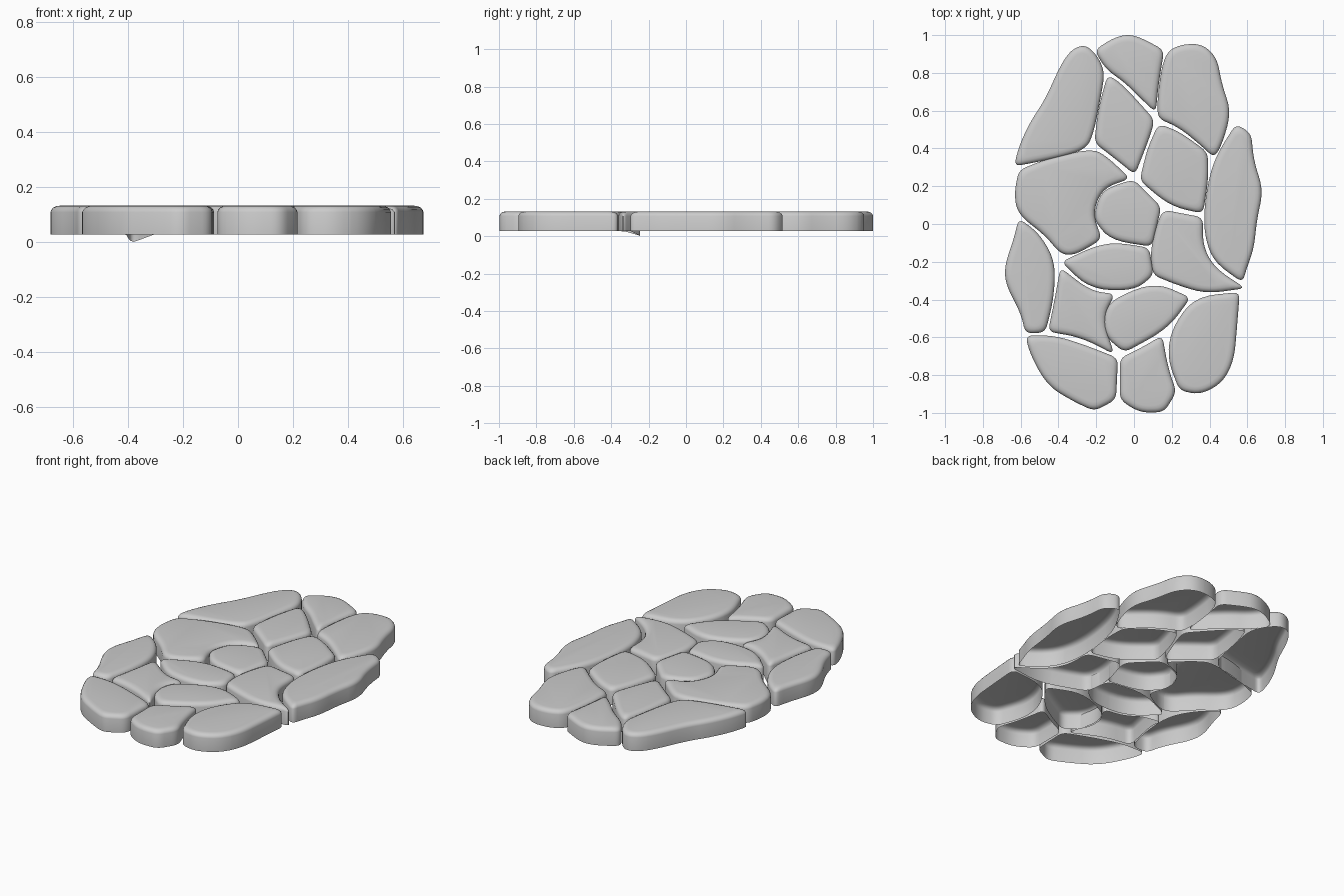
import bpy, bmesh, math
from mathutils import Vector

if "Cube" in bpy.data.objects:
    bpy.data.objects.remove(bpy.data.objects["Cube"])

BASE, TOP = 0.027, 0.132
# (inset, height) rings: straight wall, then a soft rolled top edge
RINGS = [(0, BASE), (0, 0.108), (0.003, 0.117), (0.010, 0.125), (0.021, 0.130), (0.036, TOP)]
SEG = 5


def inset(poly, d):
    """Mitred inward offset of a counter-clockwise polygon."""
    out = []
    for i, p in enumerate(poly):
        a = (p - poly[i - 1]).normalized()
        b = (poly[(i + 1) % len(poly)] - p).normalized()
        na, nb = Vector((-a.y, a.x)), Vector((-b.y, b.x))
        out.append(p + (na + nb) * d / max(1 + na.dot(nb), 0.25))
    return out


def rounded(poly):
    """Round every corner with a small quadratic curve."""
    out = []
    for i, p in enumerate(poly):
        u, v = poly[i - 1] - p, poly[(i + 1) % len(poly)] - p
        limit = 0.2 if u.angle(v) > math.radians(130) else 0.04
        a = p + u.normalized() * min(limit, u.length * 0.48)
        b = p + v.normalized() * min(limit, v.length * 0.48)
        for k in range(SEG + 1):
            t = k / SEG
            out.append(a * (1 - t) ** 2 + p * 2 * t * (1 - t) + b * t * t)
    return out


def stone(name, pts, spike=None):
    """Open-bottomed paving stone from a rough outline."""
    poly = [Vector(p) for p in pts]
    area = sum(poly[i - 1].x * p.y - p.x * poly[i - 1].y for i, p in enumerate(poly))
    if area < 0:
        poly.reverse()
    bm = bmesh.new()
    rings = []
    for d, z in RINGS:
        rings.append([bm.verts.new((p.x, p.y, z)) for p in rounded(inset(poly, d))])
    for lo, hi in zip(rings, rings[1:]):
        for i in range(len(lo)):
            bm.faces.new((lo[i - 1], lo[i], hi[i], hi[i - 1]))
    bm.faces.new(rings[-1])
    if spike:  # one corner dips to the ground
        tip = min(rings[0], key=lambda v: (v.co.xy - Vector(spike)).length)
        c = tip.co.xy.copy()
        for v in rings[0]:
            v.co.z = BASE * min(1, (v.co.xy - c).length / 0.09)
    me = bpy.data.meshes.new(name)
    bm.to_mesh(me)
    bm.free()
    ob = bpy.data.objects.new(name, me)
    bpy.context.collection.objects.link(ob)
    bpy.context.view_layer.objects.active = ob
    ob.select_set(True)


# back row
stone("stone_back_left", [(-.635, .305), (-.61, .41), (-.55, .54), (-.47, .66), (-.39, .84), (-.33, .925),
      (-.26, .95), (-.20, .90), (-.155, .81), (-.17, .70), (-.22, .45), (-.27, .39), (-.40, .35)])
stone("stone_back_middle", [(-.21, .92), (-.11, .985), (-.03, 1.005), (.04, .985), (.16, .92), (.13, .74),
      (.115, .59), (.03, .67), (-.05, .75), (-.15, .82)])
stone("stone_back_right", [(.16, .90), (.24, .95), (.36, .955), (.44, .88), (.465, .74), (.515, .595), (.47, .43),
      (.425, .35), (.35, .42), (.24, .51), (.125, .56), (.125, .69)])

# middle rows
stone("stone_inner_back_left", [(-.14, .79), (-.06, .74), (.11, .55), (.08, .45), (.005, .26), (-.08, .33),
      (-.21, .43), (-.19, .61)])
stone("stone_inner_back_right", [(.13, .53), (.24, .49), (.39, .38), (.395, .24), (.365, .055), (.19, .095),
      (.03, .23), (.07, .40)])
stone("stone_right", [(.54, .53), (.62, .48), (.635, .33), (.685, .18), (.65, .02), (.635, -.13), (.595, -.24),
      (.575, -.31), (.42, -.20), (.37, -.05), (.375, .13), (.42, .34)])
stone("stone_left_large", [(-.61, .285), (-.45, .35), (-.22, .40), (-.14, .355), (-.02, .24), (-.165, .19),
      (-.22, .06), (-.17, -.08), (-.31, -.165), (-.39, -.16), (-.47, -.06), (-.615, .05), (-.635, .16)])
stone("stone_centre", [(.0, .235), (.145, .09), (.095, -.12), (-.13, -.085), (-.215, .03), (-.18, .165), (-.09, .21)])
stone("stone_inner_right", [(.155, .075), (.365, .035), (.365, -.12), (.43, -.235), (.59, -.34), (.38, -.37),
      (.22, -.32), (.10, -.27), (.085, -.15), (.12, .0)])
stone("stone_inner_front", [(-.385, -.20), (-.15, -.09), (.08, -.125), (.105, -.27), (.0, -.355), (-.235, -.345)])
stone("stone_left", [(-.61, .03), (-.50, -.05), (-.415, -.20), (-.425, -.40), (-.47, -.575), (-.575, -.58),
      (-.60, -.47), (-.68, -.32), (-.685, -.22), (-.64, -.09)])

# front rows
stone("stone_front_inner_left", [(-.39, -.23), (-.23, -.355), (-.10, -.37), (-.165, -.50), (-.105, -.69),
      (-.28, -.60), (-.455, -.57), (-.42, -.40)], spike=(-.38, -.25))
stone("stone_front_inner_middle", [(-.12, -.40), (.11, -.305), (.30, -.39), (.18, -.555), (-.05, -.68),
      (-.15, -.60), (-.165, -.49)])
stone("stone_front_right", [(.32, -.385), (.56, -.36), (.545, -.55), (.53, -.72), (.47, -.84), (.35, -.905),
      (.24, -.88), (.175, -.71), (.20, -.55)])
stone("stone_front_left", [(-.575, -.59), (-.42, -.59), (-.26, -.64), (-.085, -.71), (-.095, -.93), (-.21, -.99),
      (-.32, -.94), (-.46, -.855), (-.55, -.69)])
stone("stone_front_middle", [(.15, -.59), (.18, -.76), (.225, -.89), (.16, -.995), (.03, -1.0), (-.075, -.93),
      (-.075, -.71), (.03, -.66)])

bpy.ops.object.shade_smooth_by_angle(angle=math.radians(40))
